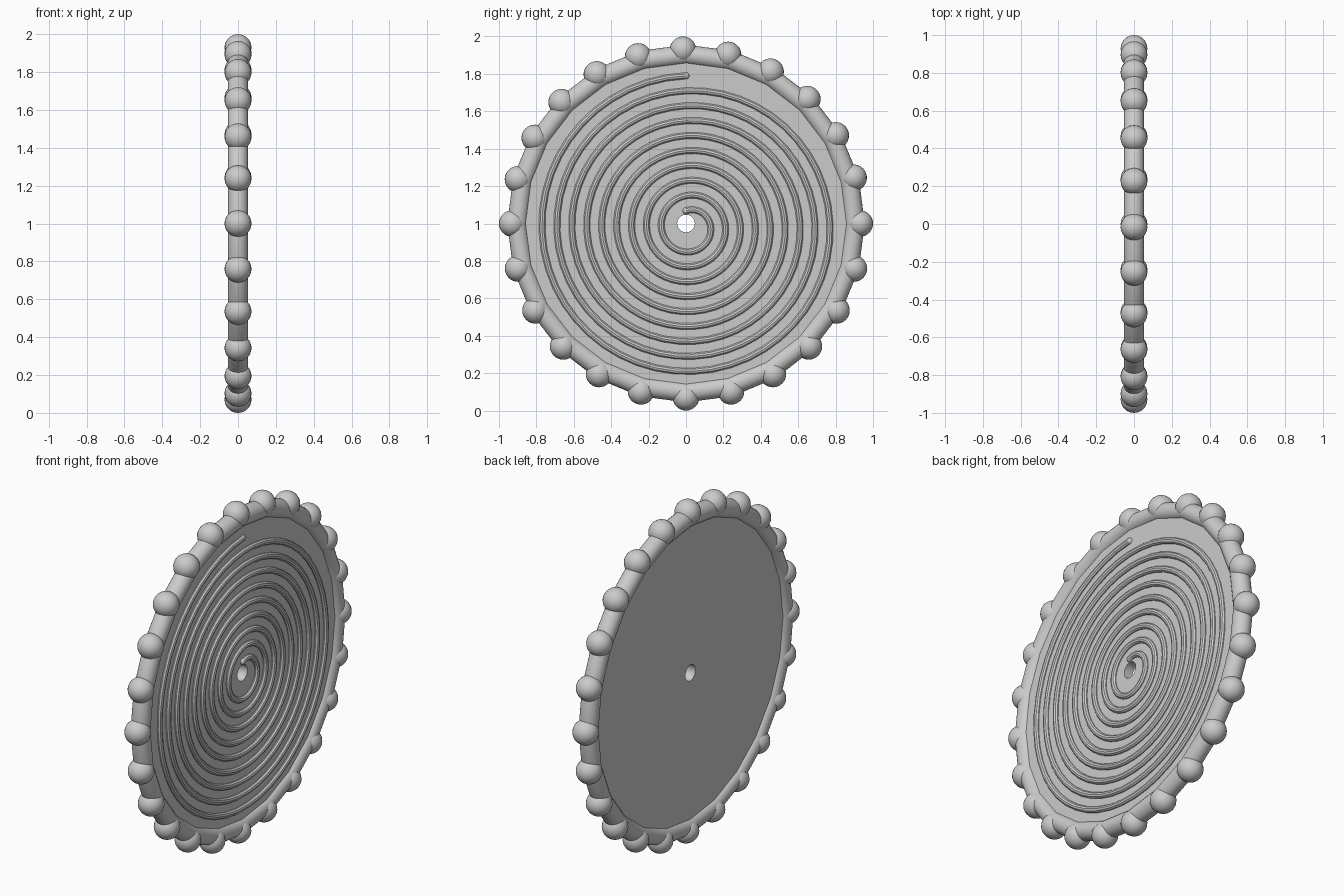
import bpy, bmesh, math
from mathutils import Vector

cube = bpy.data.objects.get("Cube")
if cube:
    bpy.data.objects.remove(cube, do_unlink=True)

CENTRE = Vector((0, 0, 1))
DISC_HALF = 0.028
BALLS = 24

grey = bpy.data.materials.new("plain_grey")
grey.use_nodes = True
grey.diffuse_color = (0.6, 0.6, 0.6, 1)
for node in grey.node_tree.nodes:
    if node.type == 'BSDF_PRINCIPLED':
        node.inputs["Base Color"].default_value = grey.diffuse_color


def finish(name):
    """Name, colour and smooth the active object."""
    obj = bpy.context.object
    obj.name = name
    obj.data.materials.clear()
    obj.data.materials.append(grey)
    bpy.ops.object.shade_smooth_by_angle(angle=math.radians(35))
    return obj


def around(angle, radius, x=0):
    """Point on the wheel face, angle measured from the top towards +y."""
    return Vector((x, radius * math.sin(angle), radius * math.cos(angle)))


def ball(name, location, radius, segments, rings):
    bpy.ops.mesh.primitive_uv_sphere_add(radius=radius, location=location,
                                         segments=segments, ring_count=rings)
    return finish(name)


# Flat disc with a centre hole: a rectangle spun about the x axis
bm = bmesh.new()
corners = [bm.verts.new((x, 0, r)) for x, r in
           ((-DISC_HALF, 0.047), (DISC_HALF, 0.047), (DISC_HALF, 0.89), (-DISC_HALF, 0.89))]
edges = [bm.edges.new((corners[i], corners[(i + 1) % 4])) for i in range(4)]
bmesh.ops.spin(bm, geom=corners + edges, cent=(0, 0, 0), axis=(1, 0, 0),
               angle=math.tau, steps=48, use_merge=True)
bmesh.ops.remove_doubles(bm, verts=bm.verts, dist=0.0001)
bmesh.ops.recalc_face_normals(bm, faces=bm.faces)
mesh = bpy.data.meshes.new("disc")
bm.to_mesh(mesh)
bm.free()
disc = bpy.data.objects.new("disc", mesh)
disc.location = CENTRE
bpy.context.collection.objects.link(disc)
bpy.ops.object.select_all(action='DESELECT')
disc.select_set(True)
bpy.context.view_layer.objects.active = disc
finish("disc")

# Round rim with straight runs between the balls
bpy.ops.mesh.primitive_torus_add(major_radius=0.903, minor_radius=0.053,
                                 major_segments=BALLS, minor_segments=24,
                                 location=CENTRE, rotation=(0, math.pi / 2, 0))
finish("rim")

# Balls around the rim, the upper ones set slightly off their even spacing
for i in range(BALLS):
    a = math.tau * i / BALLS
    a -= math.radians(1) * max(0, math.cos(a))
    ball(f"rim_ball_{i + 1}", CENTRE + around(a, 0.929), 0.071, 24, 16)

# Raised spiral bead on the +x face, slightly off centre, with round tips
TURNS, STEPS, BEAD = 9, 48, 0.018
hub = CENTRE + Vector((0, 0.02, -0.02))
path = []
for i in range(TURNS * STEPS + 1):
    t = i / STEPS
    path.append(hub + around(math.tau * t - 0.02 / (0.09 + 0.08 * t),
                             0.09 + 0.08 * t, DISC_HALF))
curve = bpy.data.curves.new("spiral_bead", 'CURVE')
curve.dimensions = '3D'
curve.bevel_depth = BEAD
curve.bevel_resolution = 3
spline = curve.splines.new('POLY')
spline.points.add(len(path) - 1)
for point, co in zip(spline.points, path):
    point.co = (*co, 1)
bead = bpy.data.objects.new("spiral_bead", curve)
bpy.context.collection.objects.link(bead)
bpy.ops.object.select_all(action='DESELECT')
bead.select_set(True)
bpy.context.view_layer.objects.active = bead
bpy.ops.object.convert(target='MESH')
finish("spiral_bead")
for name, co in (("inner", path[0]), ("outer", path[-1])):
    ball(f"spiral_{name}_tip", co, BEAD, 12, 8)
